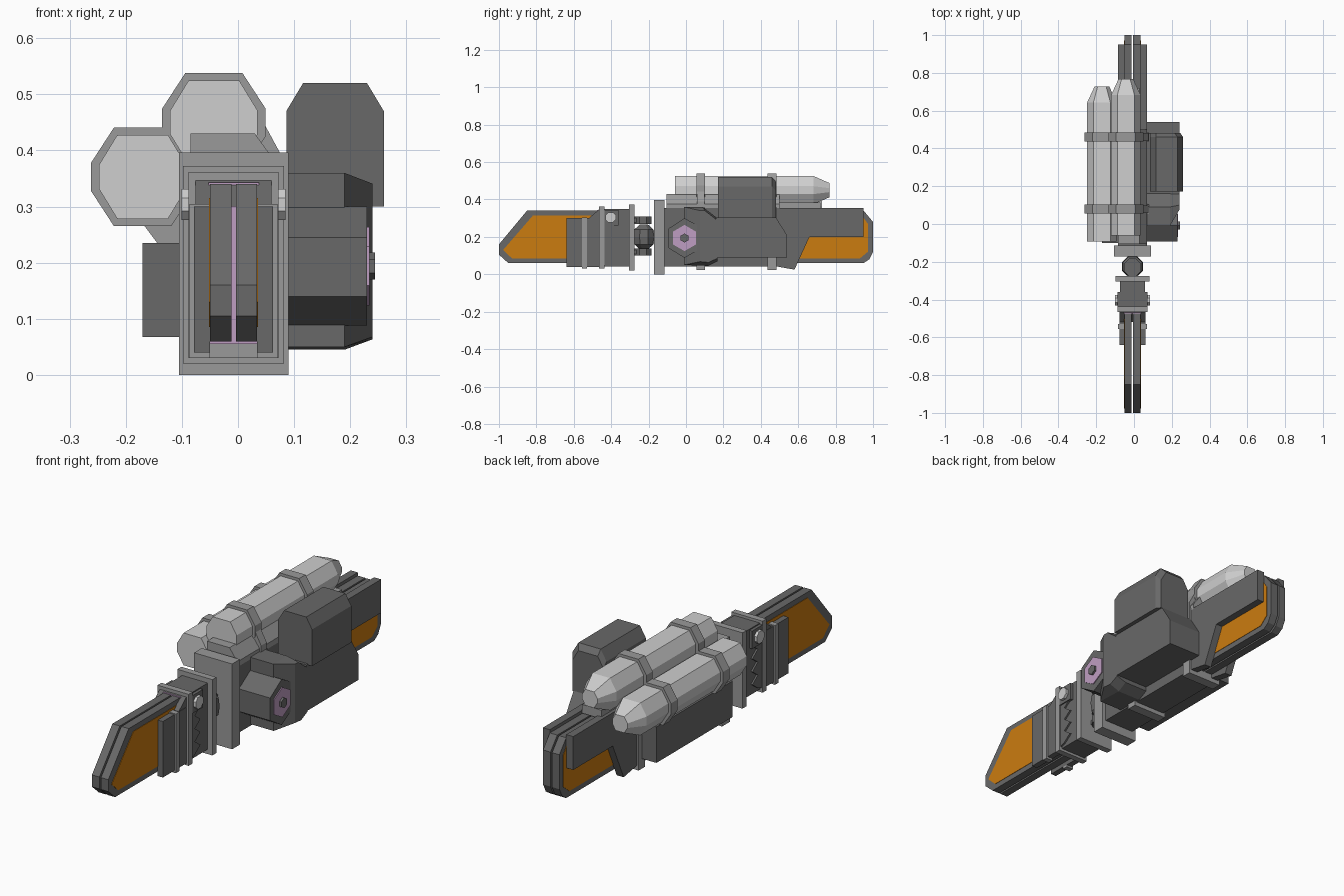
import bpy, bmesh, math

cube = bpy.data.objects.get("Cube")
if cube:
    bpy.data.objects.remove(cube, do_unlink=True)

MID = -0.008  # centre plane of the blades


def material(name, r, g, b):
    m = bpy.data.materials.new(name)
    m.use_nodes = True
    m.diffuse_color = (r, g, b, 1)
    m.node_tree.nodes["Principled BSDF"].inputs["Base Color"].default_value = (r, g, b, 1)
    return m


dark = material("dark grey", .14, .14, .14)
mid = material("mid grey", .32, .32, .32)
light = material("light grey", .62, .62, .62)
orange = material("orange", .6, .2, .005)
mauve = material("mauve", .52, .34, .54)


def loft(name, rings, mat):
    """Skin a row of matching closed rings and cap both ends."""
    bm = bmesh.new()
    rows = [[bm.verts.new(p) for p in ring] for ring in rings]
    n = len(rows[0])
    for a, b in zip(rows, rows[1:]):
        for i in range(n):
            j = (i + 1) % n
            bm.faces.new((a[i], a[j], b[j], b[i]))
    bm.faces.new(rows[0])
    bm.faces.new(rows[-1])
    bmesh.ops.recalc_face_normals(bm, faces=bm.faces)
    me = bpy.data.meshes.new(name)
    bm.to_mesh(me)
    bm.free()
    me.materials.append(mat)
    ob = bpy.data.objects.new(name, me)
    bpy.context.collection.objects.link(ob)
    return ob


def side_prism(name, x0, x1, pts, mat):
    return loft(name, [[(x, y, z) for y, z in pts] for x in (x0, x1)], mat)


def front_prism(name, y0, y1, pts, mat):
    return loft(name, [[(x, y, z) for x, z in pts] for y in (y0, y1)], mat)


def box(name, x0, x1, y0, y1, z0, z1, mat):
    return side_prism(name, x0, x1, [(y0, z0), (y1, z0), (y1, z1), (y0, z1)], mat)


def both_sides(name, inner, outer, pts, mat):
    for label, s in (("left", 1), ("right", -1)):
        side_prism(label + "_" + name, MID + s * inner, MID + s * outer, pts, mat)


def rect(y0, y1, z0, z1):
    return [(y0, z0), (y1, z0), (y1, z1), (y0, z1)]


def ngon(n, r, cy, cz, turn=0):
    return [(cy + r * math.cos(turn + math.tau * i / n),
             cz + r * math.sin(turn + math.tau * i / n)) for i in range(n)]


def octagon(cx, cz, w, h, fw, fh):
    return [(cx + sx, cz + sz) for sx, sz in
            ((w, -fh), (w, fh), (fw, h), (-fw, h), (-w, fh), (-w, -fh), (-fw, -h), (fw, -h))]


# Twin blades at the front and rear, with coloured panels
front_blade = [(-1, .105), (-1, .16), (-.85, .34), (-.42, .34), (-.42, .06), (-.95, .06)]
rear_blade = [(.45, .06), (.95, .06), (.98, .08), (1, .12), (1, .28), (.95, .34), (.45, .34)]
both_sides("front_blade", .004, .042, front_blade, dark)
both_sides("rear_blade", .004, .042, rear_blade, dark)
both_sides("front_panel", .041, .044,
           [(-.978, .13), (-.818, .315), (-.49, .315), (-.49, .085), (-.93, .085)], orange)
both_sides("rear_panel", .041, .044,
           [(.55, .085), (.93, .085), (.972, .12), (.972, .27), (.94, .315), (.55, .315)], orange)

# Front clamp
both_sides("clamp_cheek", .042, .07, rect(-.64, -.44, .04, .3), dark)
both_sides("clamp_ridge", .042, .078, rect(-.556, -.53, .03, .305), mid)
side_prism("clamp_wedge", MID - .068, MID + .068, [(-.52, .3), (-.455, .355), (-.44, .3)], dark)
box("clamp_backing", MID - .045, MID + .045, -.475, -.465, .055, .343, mauve)
box("clamp_front_frame", MID - .08, MID + .08, -.465, -.436, .03, .362, mid)
box("clamp_block", MID - .066, MID + .066, -.436, -.3, .042, .35, dark)
box("clamp_rear_frame", MID - .09, MID + .09, -.305, -.275, .02, .372, mid)
zigzag = [(-.436, .05)] + [(-.37 if i % 2 else -.41, .06 + .03 * i) for i in range(8)] + [(-.436, .28)]
both_sides("clamp_teeth", .064, .074, zigzag, dark)
both_sides("clamp_bolt_seat", .064, .08, rect(-.44, -.36, .262, .345), dark)
both_sides("clamp_bolt", .06, .093, ngon(8, .03, -.403, .304, math.pi / 8), light)

# Swivel joint
rings = []
for r, z in ((.025, .135), (.055, .16), (.06, .2), (.055, .24), (.025, .265)):
    rings.append([(x, y, z) for x, y in ngon(8, r, MID, -.225, math.pi / 8)])
loft("swivel_ball", rings, dark)
for label, z in (("lower", .1), ("upper", .27)):
    loft(label + "_swivel_ring",
         [[(x, y, h) for x, y in ngon(8, .05, MID, -.23, math.pi / 8)] for h in (z, z + .038)], dark)
    box(label + "_swivel_arm", MID - .03, MID + .03, -.28, -.225, z + .008, z + .03, dark)
box("swivel_stem", MID - .025, MID + .025, -.225, -.16, .165, .235, dark)

# Main body
box("gate_plate", -.105, .09, -.172, -.115, 0, .396, mid)
box("main_body", MID - .078, MID + .078, -.116, .47, .042, .355, dark)
both_sides("rear_cheek", .042, .078,
           [(.44, .05), (.58, .025), (.66, .2), (.95, .2), (.95, .355), (.44, .355)], dark)
front_prism("tube_saddle", -.105, .5,
            [(-.085, .35), (.07, .35), (.07, .375), (.03, .43), (-.085, .43)], mid)
box("rear_tube_rest", -.07, .03, .5, .72, .345, .385, mid)
box("side_box", -.17, -.08, -.1, .46, .068, .235, dark)

# Twin tubes with tapered rear ends
for label, cx, cz, y0, y1 in (("upper", -.043, .45, -.06, .768), ("lower", -.17, .353, -.092, .728)):
    loft(label + "_tube",
         [[(x, y, z) for x, z in octagon(cx, cz, .078 * k, .075 * k, .045 * k, .021 * k)]
          for y, k in ((y0, 1), (y1 - .085, 1), (y1, .5))], light)

# Straps holding the tubes to the body
for label, y in (("front", .055), ("rear", .437)):
    y2 = y + .047
    front_prism(label + "_upper_strap", y, y2, octagon(-.043, .45, .092, .088, .051, .025), mid)
    front_prism(label + "_lower_strap", y, y2, octagon(-.17, .353, .092, .088, .051, .025), mid)
    box(label + "_body_strap", MID - .088, MID + .088, y, y2, .022, .36, mid)
    front_prism(label + "_strap_web", y + .003, y2 - .003,
                [(-.18, .44), (-.1, .442), (.04, .46), (.078, .39), (.078, .34),
                 (-.09, .22), (-.14, .23), (-.17, .27)], mid)

# Left-hand drive unit
hexagon = [(-.093, .14), (-.093, .245), (-.008, .3), (.085, .25), (.085, .14), (-.008, .088)]
side_prism("drive_housing", .06, .23, hexagon, dark)
side_prism("drive_cap", .229, .234, ngon(6, .07, -.008, .194, math.pi / 6), mauve)
side_prism("drive_bolt", .23, .244, ngon(6, .024, -.008, .194, math.pi / 6), dark)
collar = [(-.01, .05), (.12, .045), (.168, .07), (.168, .3), (.09, .36), (-.01, .36)]
core = [(.075, .05), (.12, .045), (.168, .07), (.168, .3), (.1, .36), (.075, .36)]
rings = [[(.06, y, z) for y, z in collar], [(.19, y, z) for y, z in collar],
         [(.24, y, .2 + (z - .2) * .88) for y, z in core]]
loft("drive_collar", rings, dark)
side_prism("drive_lower_box", .06, .24,
           [(.16, .09), (.54, .09), (.54, .21), (.48, .305), (.16, .305)], dark)

# Upper pod with chamfered top and rear
rings = []
for y, drop in ((.172, 0), (.46, 0), (.482, .025)):
    rings.append([(x, y, z) for x, z in
                  ((.086, .3), (.26 - drop * .6, .3), (.26 - drop * .6, .47 - drop),
                   (.23 - drop * .6, .52 - drop), (.116, .52 - drop), (.086, .47 - drop))])
loft("upper_pod", rings, dark)
